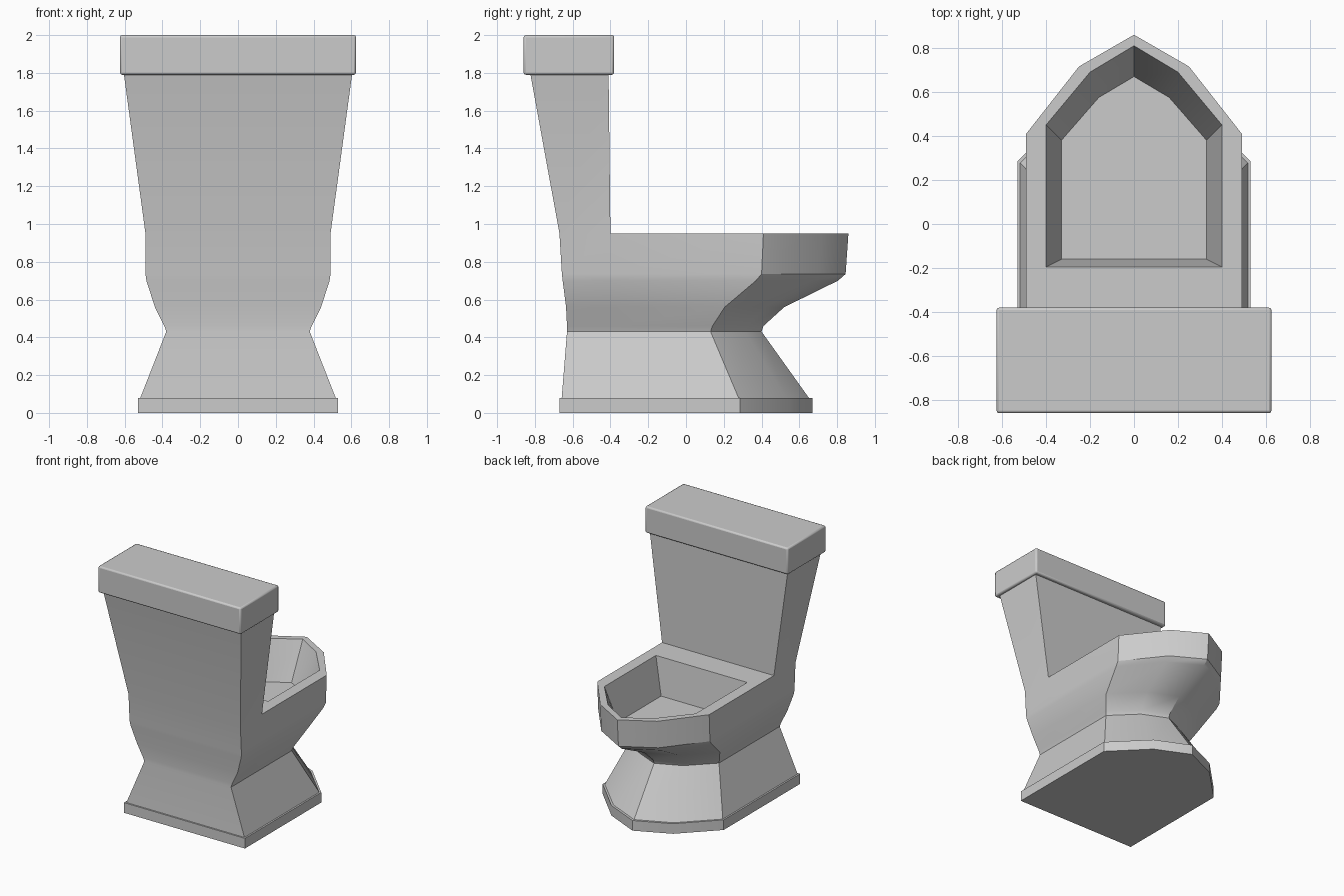
import bpy, bmesh

if "Cube" in bpy.data.objects:
    bpy.data.objects.remove(bpy.data.objects["Cube"])


def mirrored(half):
    """Right-hand points (back to front) plus their mirror; the centre tip is last."""
    return half + [(-x, y) for x, y in reversed(half) if x > 0]


def outline(w, back, side, tip):
    return mirrored([(w, back), (w, -0.40), (w, side),
                     (w * 0.51, side + 0.68 * (tip - side)), (0, tip)])


def ring(bm, pts, z):
    return [bm.verts.new((x, y, z)) for x, y in pts]


def bridge(bm, a, b):
    n = len(a)
    for i in range(n):
        j = (i + 1) % n
        bm.faces.new((a[i], a[j], b[j], b[i]))


def smooth(ob):
    bpy.ops.object.select_all(action='DESELECT')
    ob.select_set(True)
    bpy.context.view_layer.objects.active = ob
    bpy.ops.object.shade_smooth_by_angle()


bm = bmesh.new()

# Foot, pedestal and bowl outside: z, half width, back, side corner, front tip
levels = [
    (0.00, 0.53, -0.67, 0.285, 0.67),
    (0.08, 0.53, -0.67, 0.285, 0.67),
    (0.08, 0.517, -0.658, 0.278, 0.65),
    (0.43, 0.38, -0.63, 0.13, 0.40),
    (0.46, 0.39, -0.63, 0.14, 0.41),
    (0.56, 0.44, -0.635, 0.205, 0.52),
    (0.70, 0.485, -0.653, 0.37, 0.805),
    (0.735, 0.49, -0.657, 0.40, 0.845),
    (0.95, 0.49, -0.67, 0.41, 0.86),
]
rings = [ring(bm, outline(*p), z) for z, *p in levels]
bm.faces.new(rings[0])
for a, b in zip(rings, rings[1:]):
    bridge(bm, a, b)

# Rim and hollow of the bowl
top = rings[-1]
lip = ring(bm, mirrored([(0.40, -0.195), (0.40, 0.45), (0.20, 0.69), (0, 0.81)]), 0.95)
floor = ring(bm, mirrored([(0.33, -0.16), (0.33, 0.38), (0.16, 0.575), (0, 0.67)]), 0.66)
bridge(bm, top[1:-1], lip)
bridge(bm, lip, floor)
bm.faces.new(floor)

# Tank rising from the back of the rim
tank = ring(bm, [(0.605, -0.825), (0.605, -0.41), (-0.605, -0.41), (-0.605, -0.825)], 1.80)
bridge(bm, [top[0], top[1], top[-2], top[-1]], tank)
bm.faces.new(tank)

bmesh.ops.recalc_face_normals(bm, faces=bm.faces)
mesh = bpy.data.meshes.new("toilet_body")
bm.to_mesh(mesh)
bm.free()
body = bpy.data.objects.new("toilet_body", mesh)
bpy.context.collection.objects.link(body)
smooth(body)

# Tank lid
bpy.ops.mesh.primitive_cube_add(size=1, location=(0, -0.62, 1.895))
lid = bpy.context.object
lid.name = "tank_lid"
lid.scale = (1.25, 0.48, 0.21)
bpy.ops.object.transform_apply(location=False, rotation=False, scale=True)
bevel = lid.modifiers.new("soft_edges", 'BEVEL')
bevel.width = 0.012
bevel.segments = 2
smooth(lid)
